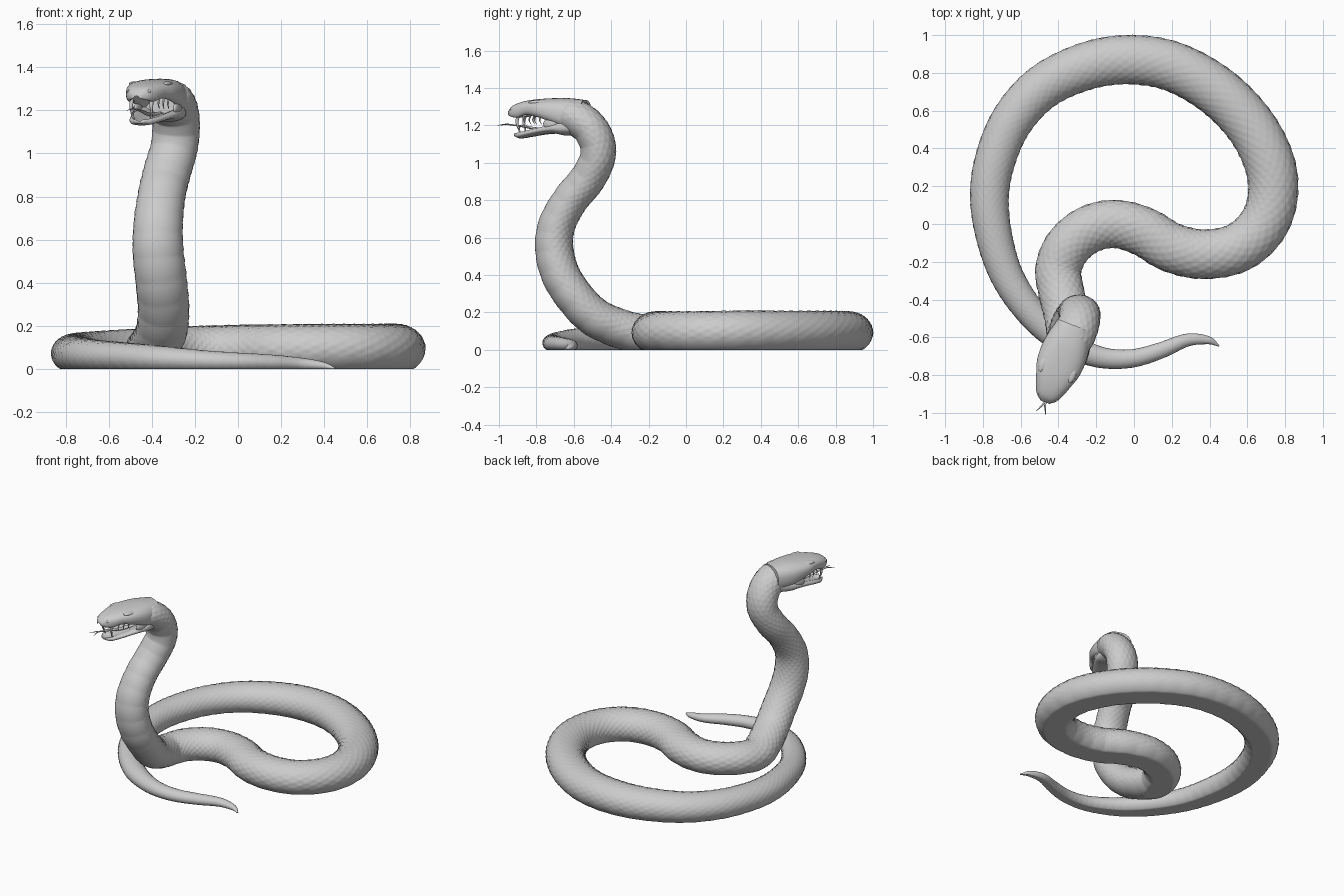
import bpy, bmesh, math
from mathutils import Vector

cube = bpy.data.objects.get("Cube")
if cube:
    bpy.data.objects.remove(cube)

grey = bpy.data.materials.new("plain_grey")
grey.use_nodes = True
colour = (0.6, 0.6, 0.6, 1)
grey.diffuse_color = colour
grey.node_tree.nodes["Principled BSDF"].inputs["Base Color"].default_value = colour


def loft(name, rings, angle=50):
    """Skin a list of equal rings and close both ends."""
    bm = bmesh.new()
    loops = [[bm.verts.new(p) for p in ring] for ring in rings]
    n = len(loops[0])
    for a, b in zip(loops, loops[1:]):
        for i in range(n):
            j = (i + 1) % n
            bm.faces.new((a[i], a[j], b[j], b[i]))
    bm.faces.new(loops[0])
    bm.faces.new(loops[-1])
    bmesh.ops.recalc_face_normals(bm, faces=bm.faces)
    mesh = bpy.data.meshes.new(name)
    bm.to_mesh(mesh)
    bm.free()
    mesh.materials.append(grey)
    obj = bpy.data.objects.new(name, mesh)
    bpy.context.collection.objects.link(obj)
    bpy.ops.object.select_all(action="DESELECT")
    obj.select_set(True)
    bpy.context.view_layer.objects.active = obj
    bpy.ops.object.shade_smooth_by_angle(angle=math.radians(angle))
    return obj


def spline(points, steps):
    """Catmull-Rom interpolation of equal-length vectors."""
    pts = [Vector(p) for p in points]
    pts = [2 * pts[0] - pts[1]] + pts + [2 * pts[-1] - pts[-2]]
    out = []
    for a, b, c, d in zip(pts, pts[1:], pts[2:], pts[3:]):
        for k in range(steps):
            t = k / steps
            out.append((2 * b + (c - a) * t + (2 * a - 5 * b + 4 * c - d) * t ** 2
                        + (3 * b - 3 * c + d - a) * t ** 3) / 2)
    out.append(pts[-2])
    return out


def sweep(name, path, sides, flat=1.0, scales=0, angle=50):
    """Tube along (x, y, z, radius), carrying an up direction along the path."""
    up, turn, rings = Vector((0, 0, 1)), 0, []
    for i, p in enumerate(path):
        before, after = path[max(i - 1, 0)], path[min(i + 1, len(path) - 1)]
        centre, r = p.to_3d(), max(p[3], 0.002)
        tangent = (after.to_3d() - before.to_3d()).normalized()
        up = (up - tangent * up.dot(tangent)).normalized()
        side = tangent.cross(up)
        if i:
            turn += (centre - before.to_3d()).length / r
        ring = []
        for k in range(sides):
            a = math.tau * k / sides
            bump = 0
            if scales:
                s, c = scales * a, scales * 0.7 * turn
                back = min(1, max(0, math.sin(a) * 2 + 1))
                bump = back * 0.035 * abs(math.sin(s + c) * math.sin(s - c))
                bump += (1 - back) * 0.02 * abs(math.sin(c * 0.6))
            q = centre + (side * math.cos(a) + up * flat * math.sin(a)) * r * (0.98 + bump)
            q.z = max(q.z, 0)
            ring.append(q)
        rings.append(ring)
    return loft(name, rings, angle)


# Body: coil lying on the ground (x, y, radius), tail tip first
coil = [(.45, -.645, .004), (.39, -.615, .022), (.28, -.615, .034), (.14, -.67, .043),
        (0, -.71, .048), (-.14, -.712, .054), (-.27, -.675, .062), (-.42, -.59, .072),
        (-.56, -.45, .08), (-.67, -.28, .087), (-.735, -.09, .095), (-.765, .12, .102),
        (-.74, .32, .107), (-.65, .54, .112), (-.49, .72, .118), (-.27, .83, .125),
        (-.04, .87, .13), (.2, .835, .132), (.43, .71, .133), (.61, .53, .133),
        (.715, .33, .134), (.735, .15, .132), (.68, -.01, .131), (.55, -.125, .131),
        (.37, -.16, .131), (.2, -.125, .131), (.05, -.04, .13), (-.1, 0, .127),
        (-.24, -.03, .126), (-.35, -.12, .124), (-.4, -.24, .122)]
# Raised neck (x, y, z, radius)
neck = [(-.385, -.36, .115, .121), (-.355, -.49, .175, .12), (-.345, -.59, .275, .119),
        (-.355, -.67, .4, .119), (-.37, -.705, .54, .118), (-.37, -.69, .67, .114),
        (-.355, -.62, .8, .11), (-.33, -.53, .91, .11), (-.298, -.475, 1.02, .109),
        (-.288, -.476, 1.11, .11), (-.292, -.52, 1.19, .11), (-.315, -.59, 1.24, .11),
        (-.345, -.65, 1.248, .098)]
path = spline([(x, y, .7 * r, r) for x, y, r in coil] + neck, 16)
sweep("body", path, 72, flat=0.87, scales=9)

# Head frame: u forward, v towards the model's left, z up
forward = Vector((-.36, -.933, 0))
left = Vector((.933, -.36, 0))
origin = Vector((-.3, -.5, 0))


def head_point(u, v, z):
    return origin + forward * u + left * v + Vector((0, 0, z))


def head_part(name, profile, hollow_side):
    """Loft (u, bottom, top, half width) rings, hollowed on the mouth side."""
    rings = []
    for u, low, high, half in spline(profile, 5):
        mid, tall = (low + high) / 2, (high - low) / 2
        ring = []
        for k in range(40):
            a = math.tau * k / 40
            c, s = math.cos(a), math.sin(a)
            v = math.copysign(abs(c) ** 0.8, c)
            w = math.copysign(abs(s) ** 0.8, s)
            if w * hollow_side > 0:
                w *= 1 - 1.1 * max(0, 1 - (v / 0.8) ** 2)
            ring.append(head_point(u, v * half, mid + w * tall))
        rings.append(ring)
    return loft(name, rings, 60)


head_part("skull", [(.04, 1.16, 1.335, .095), (.13, 1.17, 1.345, .117), (.2, 1.195, 1.346, .125),
                    (.28, 1.225, 1.342, .12), (.35, 1.24, 1.335, .098), (.41, 1.225, 1.322, .077),
                    (.45, 1.235, 1.305, .055), (.475, 1.25, 1.28, .025)], -1)
head_part("lower_jaw", [(.06, 1.15, 1.24, .09), (.14, 1.145, 1.235, .112), (.2, 1.155, 1.215, .114),
                        (.28, 1.15, 1.195, .1), (.36, 1.137, 1.178, .078), (.41, 1.13, 1.168, .056),
                        (.44, 1.14, 1.16, .025)], 1)


def ball(name, place, size):
    bpy.ops.mesh.primitive_uv_sphere_add(segments=20, ring_count=12, location=place)
    obj = bpy.context.object
    obj.name = name
    obj.scale = size
    obj.rotation_euler.z = math.atan2(left.y, left.x)
    obj.data.materials.append(grey)
    bpy.ops.object.shade_smooth()


def tooth(name, u, v, top, bottom, radius):
    """Slightly backward-curving spike."""
    pts = [(*head_point(u, v, top), radius),
           (*head_point(u + 0.008, v, (top + bottom) / 2), radius * 0.7),
           (*head_point(u - 0.004, v, bottom), 0.001)]
    rings = [[Vector(p[:3]) + (forward * math.cos(a) + left * math.sin(a)) * p[3]
              for a in (math.tau * k / 10 for k in range(10))] for p in spline(pts, 4)]
    loft(name, rings)


# Paired details of the face
for label, s in (("left", 1), ("right", -1)):
    ball(label + "_eye", head_point(.31, s * .092, 1.302), (.012, .02, .017))
    ball(label + "_brow", head_point(.29, s * .082, 1.322), (.02, .045, .012))
    ball(label + "_nostril", head_point(.44, s * .05, 1.287), (.009, .013, .009))
    tooth(label + "_fang", .405, s * .05, 1.26, 1.165, .011)
    tooth(label + "_lower_fang", .395, s * .045, 1.155, 1.205, .006)
    for n in range(3):
        tooth(f"{label}_upper_tooth_{n}", .36 - n * .035, s * (.068 + n * .01), 1.25, 1.205, .005)
    # Cheek membrane joining the jaws at the mouth corner
    ball(label + "_mouth_corner", head_point(.2, s * .098, 1.208), (.014, .045, .03))

    # Half of the forked tongue tip
    tip = [(.465, 0, 1.203, .006), (.495, s * .008, 1.206, .005), (.535, s * .026, 1.2, .001)]
    sweep(label + "_tongue_tip", spline([(*head_point(u, v, z), r) for u, v, z, r in tip], 5), 10, 0.6)

# Tongue root
root = [(.18, 0, 1.185, .018), (.3, 0, 1.18, .016), (.4, 0, 1.195, .012), (.475, 0, 1.204, .007)]
sweep("tongue", spline([(*head_point(u, v, z), r) for u, v, z, r in root], 6), 14, 0.5)
